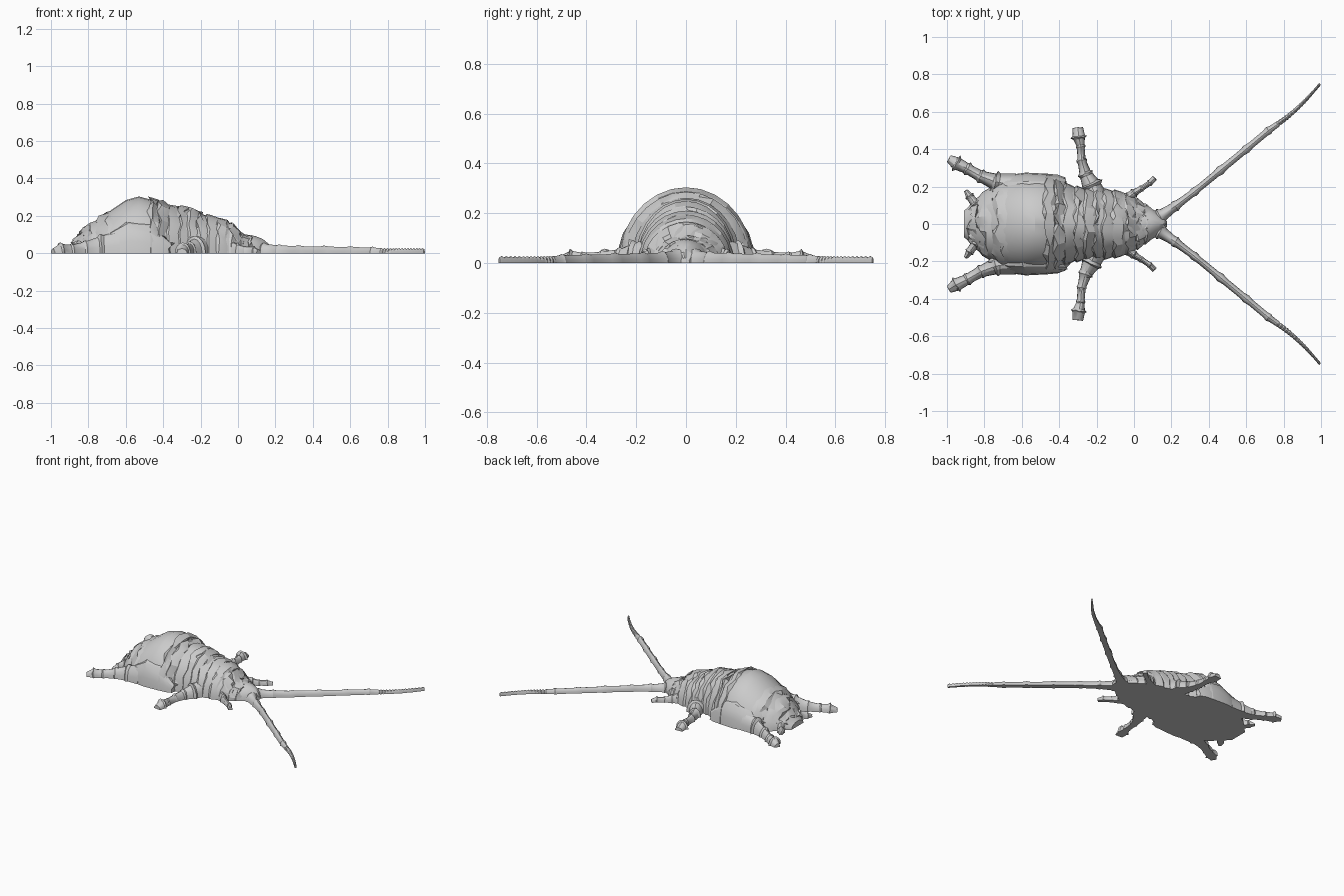
import bpy
import bmesh
import math
import random
from mathutils import Vector

random.seed(4)
cube = bpy.data.objects.get("Cube")
if cube:
    bpy.data.objects.remove(cube, do_unlink=True)

shell_grey = bpy.data.materials.new("shell grey")
shell_grey.use_nodes = True
colour = (0.6, 0.6, 0.6, 1)
shell_grey.diffuse_color = colour
shell_grey.node_tree.nodes["Principled BSDF"].inputs["Base Color"].default_value = colour


def loft(name, stations, sides=8, wobble=0.0, sharp=30):
    """Flat-bottomed half-round solid through (x, y, half width, height)."""
    bm = bmesh.new()
    points = [Vector(s[:2]) for s in stations]
    rings = []
    for i, (x, y, half_width, height) in enumerate(stations):
        along = points[min(i + 1, len(points) - 1)] - points[max(i - 1, 0)]
        along.normalize()
        ring = []
        for k in range(sides + 1):
            angle = math.pi * k / sides
            across = half_width * math.cos(angle)
            slip = random.uniform(-wobble, wobble) * math.sin(angle)
            ring.append(bm.verts.new((x - along.y * across + along.x * slip,
                                      y + along.x * across + along.y * slip,
                                      height * math.sin(angle))))
        rings.append(ring)
    for a, b in zip(rings, rings[1:]):
        for k in range(sides + 1):
            n = (k + 1) % (sides + 1)
            bm.faces.new((a[k], a[n], b[n], b[k]))
    bm.faces.new(rings[0])
    bm.faces.new(rings[-1])
    bmesh.ops.recalc_face_normals(bm, faces=bm.faces)
    mesh = bpy.data.meshes.new(name)
    bm.to_mesh(mesh)
    bm.free()
    mesh.materials.append(shell_grey)
    obj = bpy.data.objects.new(name, mesh)
    bpy.context.collection.objects.link(obj)
    bpy.ops.object.select_all(action="DESELECT")
    obj.select_set(True)
    bpy.context.view_layer.objects.active = obj
    bpy.ops.object.shade_smooth_by_angle(angle=math.radians(sharp))
    return obj


def at(profile, x):
    """Half width and height of a (x, half width, height) profile at x."""
    for a, b in zip(profile, profile[1:]):
        if x <= b[0]:
            t = (x - a[0]) / (b[0] - a[0])
            return a[1] + t * (b[1] - a[1]), a[2] + t * (b[2] - a[2])
    return profile[-1][1:]


def jointed(path, knot=1.35):
    """Add a swollen joint around every inner station of a limb."""
    out = [path[0]]
    for i in range(1, len(path) - 1):
        p, c, n = path[i - 1], path[i], path[i + 1]
        before = [c[k] + 0.15 * (p[k] - c[k]) for k in range(4)]
        after = [c[k] + 0.2 * (n[k] - c[k]) for k in range(4)]
        out += [before, (c[0], c[1], c[2] * knot, c[3] * 1.15), after]
    return out + [path[-1]]


# Body: smooth dome of the abdomen with overlapping plates fore and aft
body = [(-0.91, 0.07, 0.04), (-0.87, 0.11, 0.07), (-0.83, 0.15, 0.12),
        (-0.76, 0.20, 0.18), (-0.7, 0.24, 0.22), (-0.6, 0.26, 0.29),
        (-0.53, 0.26, 0.31), (-0.44, 0.26, 0.285), (-0.36, 0.21, 0.25),
        (-0.27, 0.19, 0.245), (-0.2, 0.19, 0.215), (-0.05, 0.17, 0.17),
        (0.01, 0.14, 0.11), (0.1, 0.08, 0.08), (0.16, 0.05, 0.045)]
loft("body_core", [(x, 0, w * 0.98, h * 0.98) for x, w, h in body], 16)

# Shell plates, each flaring at its rear rim
plates = [(-0.88, -0.82), (-0.83, -0.74), (-0.75, -0.66), (-0.48, -0.41),
          (-0.43, -0.36), (-0.38, -0.3), (-0.32, -0.25), (-0.27, -0.2),
          (-0.22, -0.15), (-0.17, -0.1), (-0.12, -0.04), (-0.05, 0.02),
          (0.01, 0.06), (0.05, 0.1)]
for i, (start, end) in enumerate(plates):
    rows = []
    for t, swell in ((0, 0.97), (0.2, 1.04), (0.6, 1.01), (1, 0.96)):
        x = start + t * (end - start)
        w, h = at(body, x)
        rows.append((x, 0, w * swell, h * swell))
    loft("shell_plate_%d" % i, rows, 14, 0.022, 20)

# Thighs folded against the abdomen, with wrinkled front rims
for side, label in ((1, "left"), (-1, "right")):
    thigh = [(-0.77, 0.19, 0.03, 0.06), (-0.68, 0.2, 0.06, 0.12),
             (-0.58, 0.2, 0.075, 0.17), (-0.48, 0.2, 0.07, 0.16),
             (-0.4, 0.21, 0.055, 0.11), (-0.36, 0.22, 0.03, 0.06)]
    loft(label + "_thigh", [(x, side * y, w, h) for x, y, w, h in thigh], 8, 0.02, 20)

# Limbs on the left; the right ones differ slightly in reach
limbs = {
    "hind_leg": [(-0.99, 0.35, 0.02, 0.025), (-0.95, 0.325, 0.035, 0.05),
                 (-0.89, 0.295, 0.028, 0.045), (-0.82, 0.255, 0.03, 0.06),
                 (-0.74, 0.225, 0.045, 0.09), (-0.64, 0.21, 0.06, 0.12)],
    "middle_leg": [(-0.3, 0.515, 0.028, 0.025), (-0.295, 0.465, 0.034, 0.05),
                   (-0.285, 0.415, 0.02, 0.04), (-0.28, 0.34, 0.022, 0.045),
                   (-0.26, 0.27, 0.032, 0.055), (-0.23, 0.21, 0.05, 0.08),
                   (-0.2, 0.14, 0.06, 0.1)],
    "front_leg": [(0.11, 0.245, 0.016, 0.02), (0.085, 0.22, 0.014, 0.035),
                  (0.04, 0.19, 0.014, 0.035), (0, 0.165, 0.02, 0.05),
                  (-0.05, 0.13, 0.03, 0.07)],
    "tail_prong": [(-0.9, 0.18, 0.01, 0.015), (-0.88, 0.15, 0.02, 0.04),
                   (-0.85, 0.11, 0.025, 0.06), (-0.81, 0.07, 0.03, 0.08)],
}
for name, path in limbs.items():
    loft("left_" + name, jointed(path), 8, 0.004)
    loft("right_" + name, [(x, -y, w, h) for x, y, w, h in jointed(path, 1.25)], 8, 0.004)

# Antennae: jointed stalk, then a beaded, curved whip
stalk = [(0.06, 0.01, 0.045, 0.06), (0.14, 0.04, 0.035, 0.05),
         (0.22, 0.095, 0.023, 0.042), (0.32, 0.17, 0.018, 0.038),
         (0.46, 0.285, 0.019, 0.036), (0.6, 0.4, 0.018, 0.033),
         (0.72, 0.5, 0.018, 0.031), (0.77, 0.535, 0.015, 0.027)]
beads = 15
whip = []
for i in range(beads * 2 + 1):
    t = i / (beads * 2)
    pinch = 1 if i % 2 else 0.8
    whip.append((0.76 + 0.235 * t, 0.53 + 0.15 * t + 0.07 * t * t,
                 (0.016 - 0.009 * t) * pinch, 0.028 * pinch))
for side, label in ((1, "left"), (-1, "right")):
    for part, path in (("antenna_stalk", jointed(stalk, 1.3)), ("antenna_whip", whip)):
        loft(label + "_" + part, [(x, side * y, w, h) for x, y, w, h in path])

# Head: small rounded muzzle between the antennae
loft("head", [(0.04, 0, 0.1, 0.1), (0.09, 0, 0.085, 0.092), (0.13, 0, 0.06, 0.075),
              (0.16, 0, 0.035, 0.05), (0.175, 0, 0.015, 0.02)], 10, 0.006)
